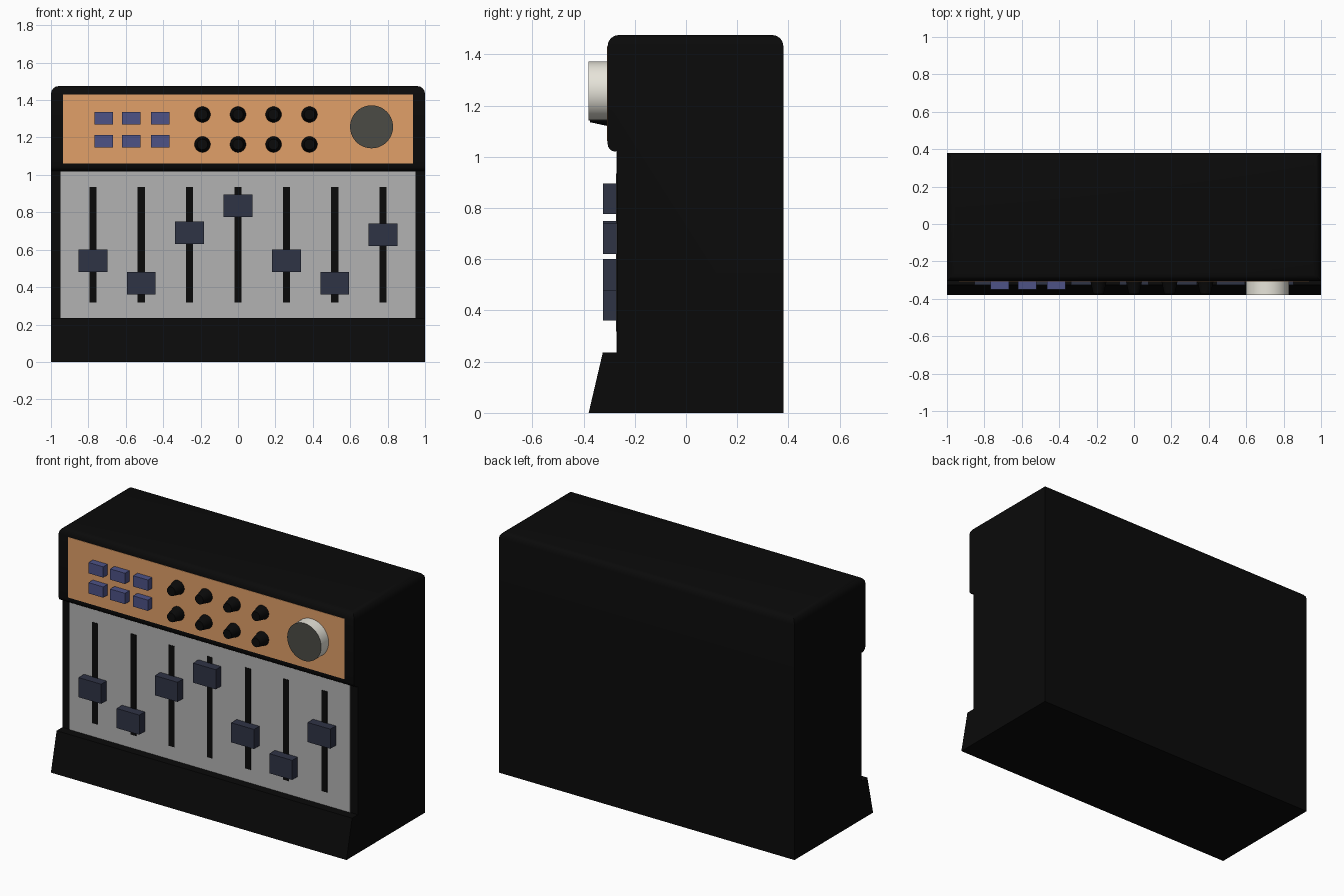
import bpy, bmesh, math
from mathutils import Matrix, Vector

if "Cube" in bpy.data.objects:
    bpy.data.objects.remove(bpy.data.objects["Cube"])


def material(name, rgb):
    m = bpy.data.materials.new(name)
    m.diffuse_color = (*rgb, 1)
    m.use_nodes = True
    m.node_tree.nodes["Principled BSDF"].inputs["Base Color"].default_value = m.diffuse_color
    return m


BLACK = material("black", (0.003, 0.003, 0.003))
ORANGE = material("orange", (0.75, 0.35, 0.14))
SILVER = material("panel_grey", (0.45, 0.45, 0.45))
NAVY = material("navy", (0.028, 0.033, 0.06))
BLUE = material("blue", (0.075, 0.085, 0.24))
CREAM = material("cream", (0.8, 0.78, 0.7))
DARK = material("dark_grey", (0.07, 0.07, 0.06))


def finish(name, bm, *mats):
    bmesh.ops.recalc_face_normals(bm, faces=bm.faces)
    me = bpy.data.meshes.new(name)
    bm.to_mesh(me)
    bm.free()
    for m in mats:
        me.materials.append(m)
    ob = bpy.data.objects.new(name, me)
    bpy.context.collection.objects.link(ob)
    return ob


def smooth(ob):
    bpy.ops.object.select_all(action='DESELECT')
    ob.select_set(True)
    bpy.context.view_layer.objects.active = ob
    bpy.ops.object.shade_smooth_by_angle(angle=math.radians(35))


def box(name, x, z, width, height, y_front, y_back, mat):
    """Box centred on x and z, running from y_front to y_back."""
    bm = bmesh.new()
    bmesh.ops.create_cube(bm, size=1, matrix=Matrix.Translation((x, (y_front + y_back) / 2, z))
                          @ Matrix.Diagonal((width, y_back - y_front, height, 1)))
    return finish(name, bm, mat)


def dial(name, x, z, r_back, r_front, y_front, y_back, sides, mat, cap_mat):
    """Round knob pointing to the front, with its own cap material."""
    bm = bmesh.new()
    bmesh.ops.create_cone(bm, cap_ends=True, segments=sides, radius1=r_back, radius2=r_front,
                          depth=y_back - y_front,
                          matrix=Matrix.Translation((x, (y_front + y_back) / 2, z))
                          @ Matrix.Rotation(math.pi / 2, 4, 'X'))
    bm.normal_update()
    for f in bm.faces:
        if f.normal.y < -0.9:
            f.material_index = 1
    smooth(finish(name, bm, mat, cap_mat))


# Housing: side profile swept across the width, with rounded top and overhang
TOP, FACE, BROW = 1.475, -0.27, -0.306
profile = [(-0.38, 0), (0.38, 0), (0.38, TOP), (BROW, TOP), (BROW, 1.02),
           (FACE, 1.02), (FACE, 0.235), (-0.325, 0.235)]
bm = bmesh.new()
side = bm.faces.new([bm.verts.new((-1, y, z)) for y, z in profile])
swept = bmesh.ops.extrude_face_region(bm, geom=[side], use_keep_orig=True)
bmesh.ops.translate(bm, vec=Vector((2, 0, 0)),
                    verts=[v for v in swept["geom"] if isinstance(v, bmesh.types.BMVert)])
bmesh.ops.recalc_face_normals(bm, faces=bm.faces)
lip = [e for e in bm.edges if all(abs(v.co.z - 1.02) < 1e-4 and abs(v.co.y - BROW) < 1e-4
                                  for v in e.verts)]
bmesh.ops.bevel(bm, geom=lip, offset=0.03, segments=4, profile=0.5, affect='EDGES')
rim = [e for e in bm.edges if all(abs(v.co.z - TOP) < 1e-4 for v in e.verts)]
bmesh.ops.bevel(bm, geom=rim, offset=0.042, segments=4, profile=0.5, affect='EDGES')
smooth(finish("housing", bm, BLACK))

# Front panels
box("control_panel", 0, 1.246, 1.87, 0.37, BROW - 0.002, BROW + 0.01, ORANGE)
box("fader_panel", 0, 0.627, 1.9, 0.784, FACE - 0.002, FACE + 0.01, SILVER)

# Push buttons
for z in (1.303, 1.18):
    for x in (-0.717, -0.57, -0.415):
        box("push_button", x, z, 0.1, 0.066, -0.35, BROW, BLUE)

# Small tapered knobs
for z in (1.323, 1.163):
    for x in (-0.19, 0, 0.19, 0.382):
        dial("small_knob", x, z, 0.043, 0.028, -0.375, BROW, 24, BLACK, BLACK)

# Large dial
dial("large_dial", 0.714, 1.257, 0.115, 0.115, -0.38, BROW, 40, CREAM, DARK)

# Fader slots and sliding caps
for i, z in enumerate((0.54, 0.42, 0.69, 0.836, 0.54, 0.42, 0.68)):
    x = (i - 3) * 0.2585
    box("fader_slot", x, 0.626, 0.038, 0.618, FACE - 0.004, FACE + 0.01, BLACK)
    box("fader_cap", x, z, 0.154, 0.12, -0.325, FACE, NAVY)
